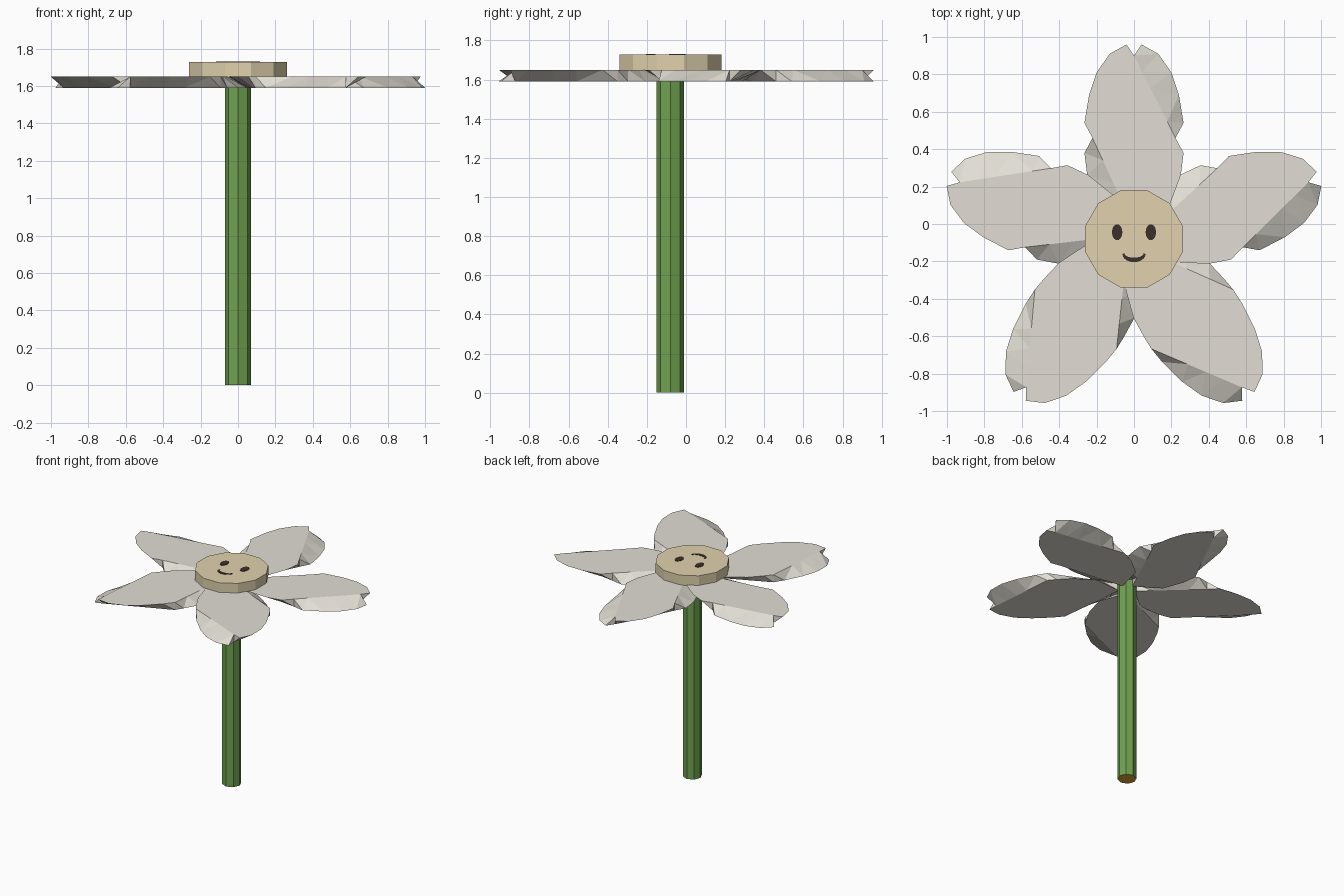
import bpy, bmesh, math
from mathutils import Vector, Matrix

if "Cube" in bpy.data.objects:
    bpy.data.objects.remove(bpy.data.objects["Cube"])

CENTRE = Vector((0, -0.08, 0))
PETAL_LOW, PETAL_HIGH = 1.59, 1.65


def material(name, rgb):
    m = bpy.data.materials.new(name)
    m.diffuse_color = (*rgb, 1)
    m.use_nodes = True
    m.node_tree.nodes["Principled BSDF"].inputs["Base Color"].default_value = m.diffuse_color
    return m


WHITE = material("petal white", (0.76, 0.73, 0.66))
CREAM = material("centre cream", (0.75, 0.64, 0.42))
GREEN = material("stem green", (0.16, 0.36, 0.08))
ORANGE = material("stem base orange", (0.75, 0.38, 0.04))
DARK = material("face dark brown", (0.045, 0.03, 0.023))


def loft(name, low, high, z0, z1, mat, turn=0.0):
    """Solid between two matching outlines, turned about the flower's axis."""
    bm = bmesh.new()
    a = [bm.verts.new((x, y, z0)) for x, y in low]
    b = [bm.verts.new((x, y, z1)) for x, y in high]
    n = len(a)
    bm.faces.new(a)
    bm.faces.new(b)
    for i in range(n):
        j = (i + 1) % n
        bm.faces.new((a[i], a[j], b[j], b[i]))
    bmesh.ops.transform(bm, verts=bm.verts,
                        matrix=Matrix.Translation(CENTRE) @ Matrix.Rotation(turn, 4, 'Z'))
    bmesh.ops.recalc_face_normals(bm, faces=bm.faces)
    bmesh.ops.triangulate(bm, faces=[f for f in bm.faces if abs(f.normal.z) < 0.99])
    bmesh.ops.recalc_face_normals(bm, faces=bm.faces)
    me = bpy.data.meshes.new(name)
    bm.to_mesh(me)
    bm.free()
    me.materials.append(mat)
    ob = bpy.data.objects.new(name, me)
    bpy.context.collection.objects.link(ob)
    return ob


def ring(n, rx, ry, phase=0.0, cx=0.0, cy=0.0):
    return [(cx + rx * math.cos(phase + math.tau * i / n),
             cy + ry * math.sin(phase + math.tau * i / n)) for i in range(n)]


def flatten(pts, a, b):
    """Pull the points between a and b onto the straight chord."""
    n = len(pts)
    p, q = Vector(pts[a]), Vector(pts[b % n])
    for i in range(a + 1, b):
        pts[i] = tuple(p.lerp(q, (i - a) / (b - a)))


# Stem: octagonal, with a differently coloured underside
loft_stem = loft("stem", ring(8, .07, .07), ring(8, .07, .07), 0, 1.64, GREEN)
loft_stem.data.materials.append(ORANGE)
for f in loft_stem.data.polygons:
    if f.normal.z < -0.9:
        f.material_index = 1

# Petals: the top outline is cut along one side, the underside along the other
for k in range(5):
    notch = (.27, .53) if k in (2, 3) else (.222, .54)
    half = [(.04, 1.04), (.13, .99), (.2, .89), (.24, .77), (.265, .62),
            notch, (.265, .46), (.25, .34), (.19, .18)]
    top = [(0, .06)] + [(-x, y) for x, y in reversed(half)] + half
    top[10] = (0, .98)
    flatten(top, 10, 15)
    flatten(top, 0, 4)
    n = len(top)
    under = [(-top[-i % n][0], top[-i % n][1]) for i in range(n)]
    loft(f"petal_{k + 1}", under, top, PETAL_LOW, PETAL_HIGH, WHITE, -k * math.tau / 5)

# Flower centre: twelve-sided disc
disc = ring(12, .27, .27, math.pi / 12)
loft("flower_centre", disc, disc, 1.645, 1.727, CREAM)

# Eyes
for side, name in ((-1, "left_eye"), (1, "right_eye")):
    eye = ring(14, .028, .043, 0, side * .09, .036)
    loft(name, eye, eye, 1.725, 1.73, DARK)

# Smile: curved band with tapered ends
arc = [math.pi + math.pi * i / 10 for i in range(11)]
outer = [(.062 * math.cos(t), -.08 + .044 * math.sin(t)) for t in arc]
inner = [(.052 * math.cos(t), -.076 + .024 * math.sin(t)) for t in reversed(arc)]
smile = outer + inner
loft("smile", smile, smile, 1.725, 1.73, DARK)
